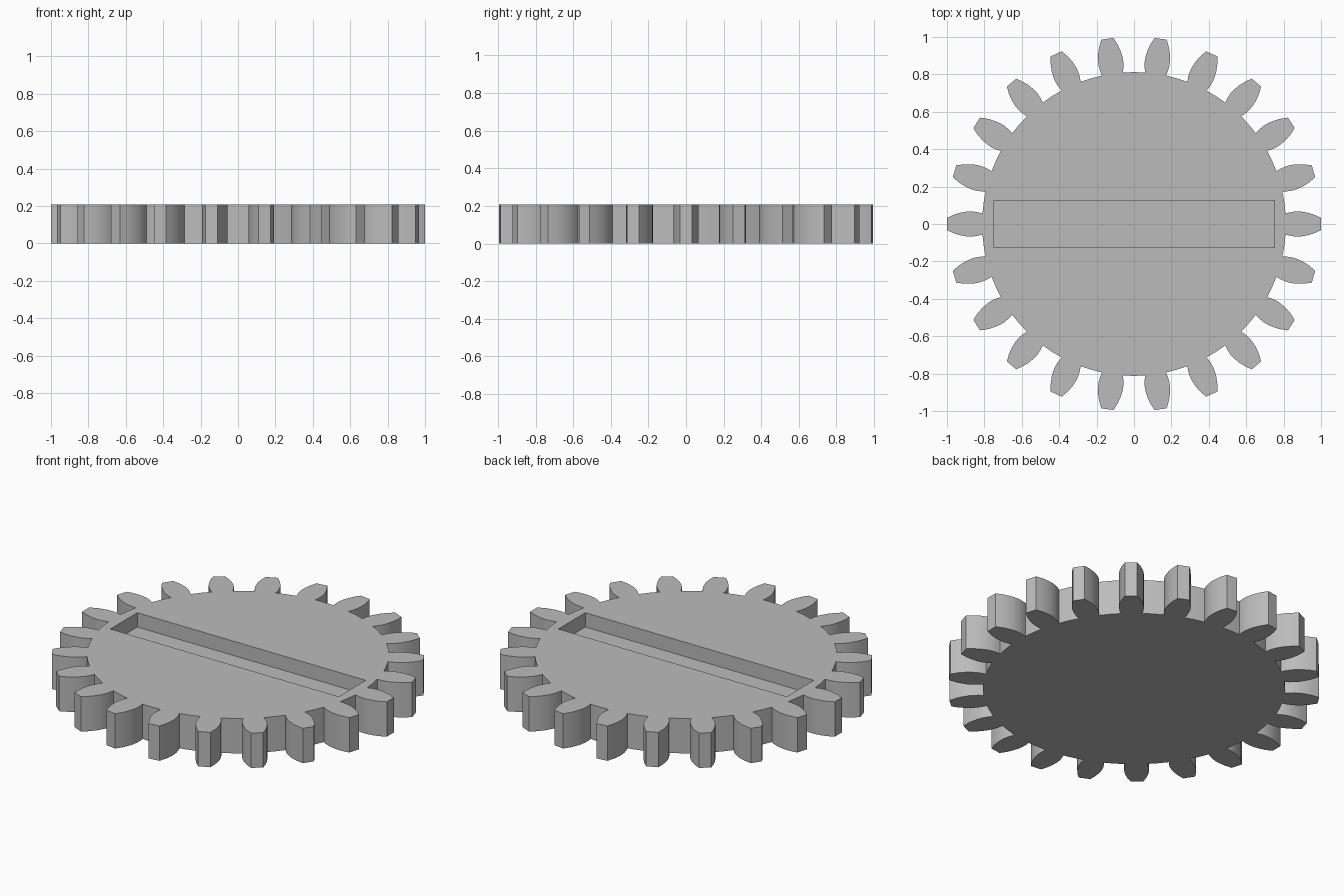
import bpy, bmesh
from math import tau, cos, sin
from mathutils import Vector, Matrix

cube = bpy.data.objects.get("Cube")
if cube:
    bpy.data.objects.remove(cube, do_unlink=True)

TEETH = 22
HEIGHT = 0.207
SLOT_DEPTH = 0.085
SLOT_LENGTH, SLOT_WIDTH = 1.5, 0.253

# One flank of a tooth: (distance from centre, half width), root to tip
FLANK = [(0.81, 0.056), (0.835, 0.063), (0.865, 0.067), (0.895, 0.066),
         (0.925, 0.061), (0.96, 0.051), (1.0, 0.033)]

grey = bpy.data.materials.new("plain grey")
grey.use_nodes = True
colour = (0.5, 0.5, 0.5, 1)
grey.diffuse_color = colour
grey.node_tree.nodes["Principled BSDF"].inputs["Base Color"].default_value = colour


def make_object(name, bm):
    bmesh.ops.recalc_face_normals(bm, faces=bm.faces)
    mesh = bpy.data.meshes.new(name)
    bm.to_mesh(mesh)
    bm.free()
    mesh.materials.append(grey)
    obj = bpy.data.objects.new(name, mesh)
    bpy.context.collection.objects.link(obj)
    return obj


# Toothed disc: repeat the mirrored flank around the circle, then extrude
tooth = [(r, -w) for r, w in FLANK] + [(r, w) for r, w in reversed(FLANK)]
bm = bmesh.new()
outline = []
for i in range(TEETH):
    turn = Matrix.Rotation(tau * i / TEETH, 3, 'Z')
    outline += [bm.verts.new(turn @ Vector((x, y, 0))) for x, y in tooth]
    # Middle of the valley, on the root circle
    a = tau * (i + 0.5) / TEETH
    outline.append(bm.verts.new((0.812 * cos(a), 0.812 * sin(a), 0)))
base = bm.faces.new(outline)
top = bmesh.ops.extrude_face_region(bm, geom=[base], use_keep_orig=True)
bmesh.ops.translate(bm, vec=(0, 0, HEIGHT),
                    verts=[v for v in top["geom"] if isinstance(v, bmesh.types.BMVert)])
gear = make_object("gear", bm)

# Long rectangular slot sunk into the top
bm = bmesh.new()
bmesh.ops.create_cube(bm, size=1, matrix=Matrix.Translation((0, 0, HEIGHT))
                      @ Matrix.Diagonal((SLOT_LENGTH, SLOT_WIDTH, 2 * SLOT_DEPTH, 1)))
cutter = make_object("slot_cutter", bm)
cutter.hide_render = True

cut = gear.modifiers.new("slot", 'BOOLEAN')
cut.operation = 'DIFFERENCE'
cut.solver = 'EXACT'
cut.object = cutter

bpy.ops.object.select_all(action='DESELECT')
gear.select_set(True)
bpy.context.view_layer.objects.active = gear
bpy.ops.object.modifier_apply(modifier=cut.name)
bpy.data.objects.remove(cutter, do_unlink=True)
bpy.ops.object.shade_smooth_by_angle(angle=0.5)
